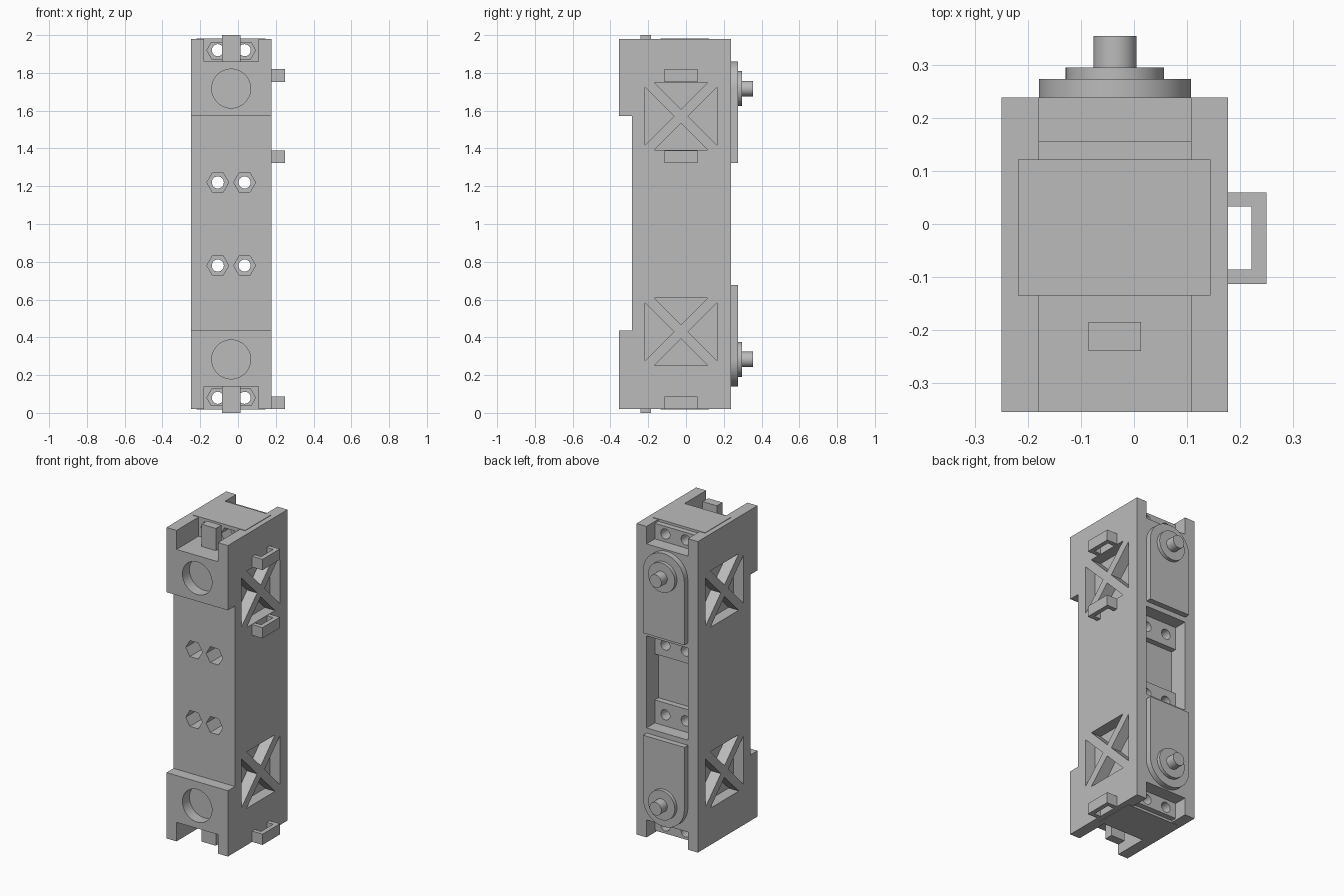
import bpy, bmesh, math
from mathutils import Vector

cube = bpy.data.objects.get("Cube")
if cube:
    bpy.data.objects.remove(cube, do_unlink=True)

grey = bpy.data.materials.new("plain_grey")
grey.use_nodes = True
grey.diffuse_color = (0.5, 0.5, 0.5, 1)
grey.node_tree.nodes["Principled BSDF"].inputs["Base Color"].default_value = (0.5, 0.5, 0.5, 1)

CX = -0.036                       # centre line of the housing
IN_L, IN_R = CX - 0.144, CX + 0.144   # inner faces of the side walls
WALL_L, WALL_R = -0.25, 0.178
LOW, HIGH = 0.02, 1.98


def prism(name, outline, axis, start, end):
    """Extrude an outline along an axis: x uses (y, z), y uses (x, z), z uses (x, y)."""
    def place(p, d):
        return {"x": (d, p[0], p[1]), "y": (p[0], d, p[1]), "z": (p[0], p[1], d)}[axis]
    bm = bmesh.new()
    face = bm.faces.new([bm.verts.new(place(p, start)) for p in outline])
    moved = bmesh.ops.extrude_face_region(bm, geom=[face])["geom"]
    shift = Vector(place((0, 0), end - start))
    bmesh.ops.translate(bm, vec=shift, verts=[v for v in moved if isinstance(v, bmesh.types.BMVert)])
    bmesh.ops.recalc_face_normals(bm, faces=bm.faces)
    mesh = bpy.data.meshes.new(name)
    bm.to_mesh(mesh)
    bm.free()
    mesh.materials.append(grey)
    obj = bpy.data.objects.new(name, mesh)
    bpy.context.collection.objects.link(obj)
    return obj


def box(name, x0, x1, y0, y1, z0, z1):
    return prism(name, [(x0, y0), (x1, y0), (x1, y1), (x0, y1)], "z", z0, z1)


def ring(cx, cz, radius, sides):
    return [(cx + radius * math.cos(math.tau * i / sides),
             cz + radius * math.sin(math.tau * i / sides)) for i in range(sides)]


def activate(obj):
    bpy.ops.object.select_all(action="DESELECT")
    obj.select_set(True)
    bpy.context.view_layer.objects.active = obj


def cut(target, cutter):
    cutter.hide_render = True
    mod = target.modifiers.new("cut", "BOOLEAN")
    mod.operation, mod.solver, mod.object = "DIFFERENCE", "EXACT", cutter
    activate(target)
    bpy.ops.object.modifier_apply(modifier=mod.name)
    bpy.data.objects.remove(cutter, do_unlink=True)


def smooth(obj):
    activate(obj)
    bpy.ops.object.shade_smooth_by_angle(angle=math.radians(30))


def flip(z, top):
    return z if top else 2 - z


# Housing with a thicker front at both ends
profile = [(-0.355, LOW), (0.239, LOW), (0.239, HIGH), (-0.355, HIGH),
           (-0.355, 1.572), (-0.285, 1.572), (-0.285, 0.435), (-0.355, 0.435)]
housing = prism("housing", profile, "x", WALL_L, WALL_R)

# Rear pocket between the two arms
cut(housing, box("cutter", IN_L, IN_R, 0.156, 0.4, 0.71, 1.29))
cut(housing, box("cutter", IN_L, IN_R, 0.12, 0.4, 0.855, 1.145))

for top in (True, False):
    # Front and rear end recesses
    for y0, y1, z in ((-0.5, -0.135, 1.86), (0.156, 0.4, 1.87), (0.122, 0.2, 1.968)):
        z0, z1 = sorted((flip(z, top), flip(2.1, top)))
        cut(housing, box("cutter", IN_L, IN_R, y0, y1, z0, z1))

    # Round blind hole in the front
    cut(housing, prism("cutter", ring(CX, flip(1.717, top), 0.103, 48), "y", -0.4, -0.285))

    # Bolt holes with hexagonal nut seats
    for z, front in ((1.92, -0.3), (1.22, -0.4)):
        for x in (CX - 0.071, CX + 0.071):
            cut(housing, prism("cutter", ring(x, flip(z, top), 0.058, 6), "y", front, -0.05))
            cut(housing, prism("cutter", ring(x, flip(z, top), 0.032, 24), "y", -0.1, 0.4))

    # Crossed windows in both side walls
    cy, cz = -0.027, flip(1.57, top)
    for quarter in range(4):
        c, s = round(math.cos(quarter * math.pi / 2)), round(math.sin(quarter * math.pi / 2))
        reach = 0.19 if s == 0 else 0.178
        tri = [(0.037, 0), (reach, reach - 0.037), (reach, 0.037 - reach)]
        outline = [(cy + c * a - s * b, cz + s * a + c * b) for a, b in tri]
        cut(housing, prism("cutter", outline, "x", IN_R, 0.3))
        cut(housing, prism("cutter", outline, "x", -0.35, IN_L))
smooth(housing)

for top in (True, False):
    end = "upper" if top else "lower"

    # End cap and locating tab
    z0, z1 = sorted((flip(1.96, top), flip(1.983, top)))
    box(end + "_end_cap", -0.219, 0.145, -0.1352, 0.122, z0, z1)
    z0, z1 = sorted((flip(1.85, top), flip(2.0, top)))
    box(end + "_tab", -0.086, 0.013, -0.24, -0.185, z0, z1)

    # Rear arm: rounded outer end, square inner end, with boss and pin
    pivot = 1.717
    arc = [(CX + 0.144 * math.cos(math.pi * i / 32), pivot + 0.144 * math.sin(math.pi * i / 32))
           for i in range(33)]
    arm = [(IN_R, 1.322)] + arc + [(IN_L, 1.322)]
    smooth(prism(end + "_arm", [(x, flip(z, top)) for x, z in arm], "y", 0.23, 0.274))
    smooth(prism(end + "_boss", ring(CX, flip(pivot, top), 0.093, 48), "y", 0.27, 0.296))
    smooth(prism(end + "_pin", ring(CX, flip(pivot, top), 0.041, 32), "y", 0.29, 0.355))

# Cable loops on the left wall
loop = [(0.17, -0.113), (0.25, -0.113), (0.25, 0.06), (0.17, 0.06),
        (0.17, 0.033), (0.222, 0.033), (0.222, -0.086), (0.17, -0.086)]
for name, z in (("lower", 0.02), ("middle", 1.322), ("upper", 1.752)):
    prism(name + "_cable_loop", loop, "z", z, z + 0.068)
